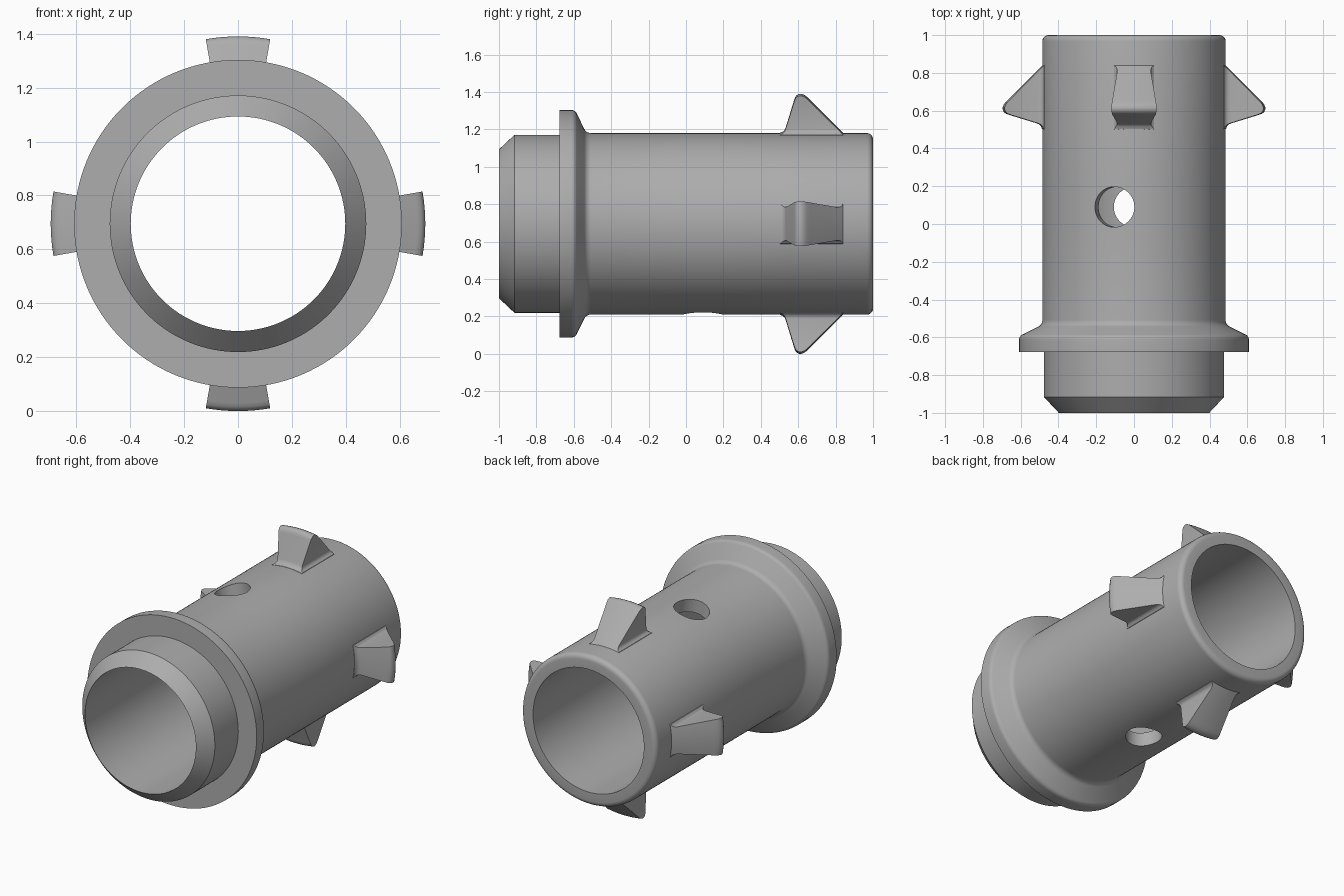
import bpy, bmesh, math

if "Cube" in bpy.data.objects:
    bpy.data.objects.remove(bpy.data.objects["Cube"])

CZ = 0.695      # height of the tube axis
SEG = 128

metal = bpy.data.materials.new("grey_metal")
metal.diffuse_color = (0.42, 0.42, 0.42, 1)
metal.use_nodes = True
metal.node_tree.nodes["Principled BSDF"].inputs["Base Color"].default_value = metal.diffuse_color


def finish(name, bm):
    bmesh.ops.recalc_face_normals(bm, faces=bm.faces[:])
    me = bpy.data.meshes.new(name)
    bm.to_mesh(me)
    bm.free()
    me.materials.append(metal)
    ob = bpy.data.objects.new(name, me)
    bpy.context.collection.objects.link(ob)
    return ob


def smooth(ob):
    bpy.ops.object.select_all(action='DESELECT')
    ob.select_set(True)
    bpy.context.view_layer.objects.active = ob
    bpy.ops.object.shade_smooth_by_angle(angle=math.radians(30))


def polar(r, a, y):
    # angle measured from straight up
    return (r * math.sin(a), y, CZ + r * math.cos(a))


def arc(cy, cr, rad, a0, a1, n=5):
    return [(cy + rad * math.cos(math.radians(a0 + (a1 - a0) * i / n)),
             cr + rad * math.sin(math.radians(a0 + (a1 - a0) * i / n))) for i in range(n + 1)]


# Tube: closed (y, radius) section revolved about the y axis
section = [(-1, 0.398), (-0.917, 0.476), (-0.677, 0.476), (-0.677, 0.608)]
section += arc(-0.612, 0.578, 0.03, 90, 30)          # rounded flange rim
section += arc(-0.508, 0.525, 0.04, 210, 270)        # fillet into the body
section += [(-0.05, 0.485), (0.23, 0.485)]
section += arc(0.968, 0.453, 0.032, 90, 0)           # rounded rear edge
section += [(1, 0.398), (0.23, 0.398), (-0.05, 0.398)]
bm = bmesh.new()
rings = [[bm.verts.new(polar(r, 2 * math.pi * i / SEG, y)) for y, r in section] for i in range(SEG)]
for i in range(SEG):
    a, b = rings[i], rings[(i + 1) % SEG]
    for j in range(len(section)):
        k = (j + 1) % len(section)
        bm.faces.new((a[j], a[k], b[k], b[j]))
tube = finish("tube_body", bm)

# Two radial holes, one straight down and one slightly left of the top
for label, ang in (("top", math.radians(-12.5)), ("bottom", math.pi)):
    bpy.ops.mesh.primitive_cylinder_add(vertices=48, radius=0.107, depth=0.5,
                                        location=polar(0.48, ang, 0.09), rotation=(0, ang, 0))
    cutter = bpy.context.object
    cutter.name = label + "_hole_cutter"
    cutter.data.materials.append(metal)
    mod = tube.modifiers.new(label + "_hole", 'BOOLEAN')
    mod.operation, mod.solver, mod.object = 'DIFFERENCE', 'EXACT', cutter
    bpy.context.view_layer.objects.active = tube
    bpy.ops.object.modifier_apply(modifier=mod.name)
    bpy.data.objects.remove(cutter, do_unlink=True)
smooth(tube)

# Lug levels: radius, front y, back y, half angle in degrees
LUG = [(0.475, 0.495, 0.85, 13.3), (0.487, 0.503, 0.838, 12.6), (0.492, 0.517, 0.833, 11.2),
       (0.501, 0.527, 0.824, 10.3), (0.515, 0.533, 0.81, 9.9), (0.665, 0.579, 0.66, 9.9),
       (0.68, 0.585, 0.645, 9.9), (0.689, 0.593, 0.633, 9.9), (0.695, 0.606, 0.618, 9.9)]
N = 8


def lug(name, direction):
    bm = bmesh.new()
    loops = []
    for r, y0, y1, half in LUG:
        angs = [direction + math.radians(half * (2 * i / N - 1)) for i in range(N + 1)]
        loops.append([bm.verts.new(polar(r, a, y0)) for a in angs] +
                     [bm.verts.new(polar(r, a, y1)) for a in reversed(angs)])
    n = len(loops[0])
    for lo, hi in zip(loops, loops[1:]):
        for i in range(n):
            j = (i + 1) % n
            bm.faces.new((lo[i], lo[j], hi[j], hi[i]))
    for cap in (loops[0], loops[-1]):
        for i in range(N):
            bm.faces.new((cap[i], cap[i + 1], cap[n - 2 - i], cap[n - 1 - i]))
    smooth(finish(name, bm))


# Four locking lugs around the rear end
for k, side in enumerate(("top", "right", "bottom", "left")):
    lug(side + "_lug", k * math.pi / 2)
